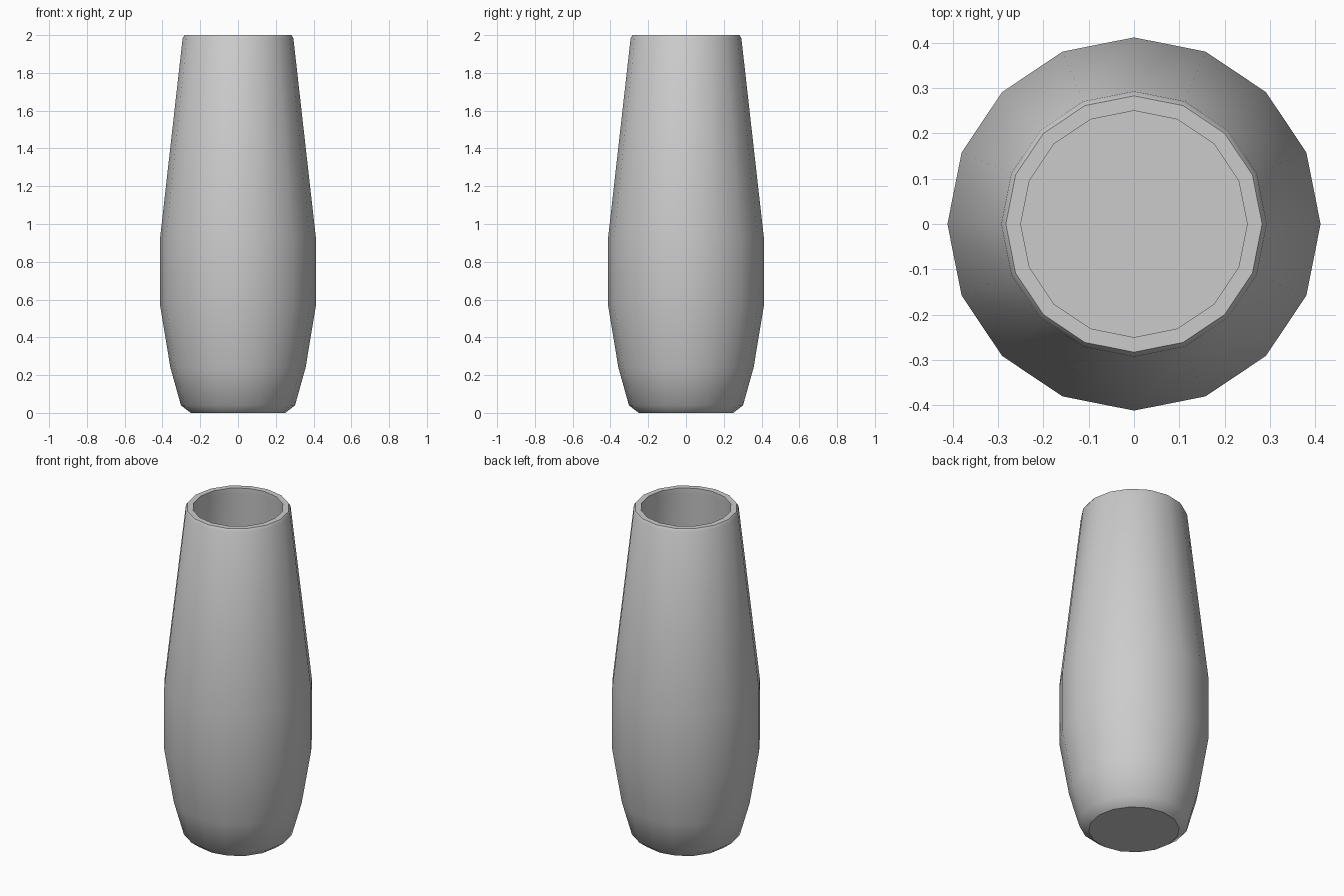
import bpy, bmesh, math

cube = bpy.data.objects.get("Cube")
if cube:
    bpy.data.objects.remove(cube, do_unlink=True)

SIDES = 16

# One plain grey glaze
glaze = bpy.data.materials.new("plain_grey")
glaze.use_nodes = True
grey = (0.6, 0.6, 0.6, 1)
glaze.diffuse_color = grey
glaze.node_tree.nodes["Principled BSDF"].inputs["Base Color"].default_value = grey

# Wall section as (radius, height): outside upward, over the rim, inside downward
outer = [(0.25, 0), (0.302, 0.04), (0.358, 0.24), (0.412, 0.565), (0.412, 0.93),
         (0.293, 1.985), (0.283, 2.0)]
inner = [(0.25, 2.0), (0.25, 1.97), (0.368, 0.92), (0.368, 0.58), (0.317, 0.25), (0.265, 0.05)]

bm = bmesh.new()
rings = []
for r, z in outer + inner:
    rings.append([bm.verts.new((r * math.cos(math.tau * i / SIDES),
                                r * math.sin(math.tau * i / SIDES), z))
                  for i in range(SIDES)])

# Walls
for a, b in zip(rings, rings[1:]):
    for i in range(SIDES):
        j = (i + 1) % SIDES
        bm.faces.new((a[i], a[j], b[j], b[i]))

# Underside and inside floor
bm.faces.new(rings[0][::-1])
bm.faces.new(rings[-1])

mesh = bpy.data.meshes.new("vase")
bm.to_mesh(mesh)
bm.free()
mesh.materials.append(glaze)

vase = bpy.data.objects.new("vase", mesh)
bpy.context.collection.objects.link(vase)
bpy.ops.object.select_all(action="DESELECT")
vase.select_set(True)
bpy.context.view_layer.objects.active = vase
bpy.ops.object.shade_smooth_by_angle(angle=math.radians(37.5))
